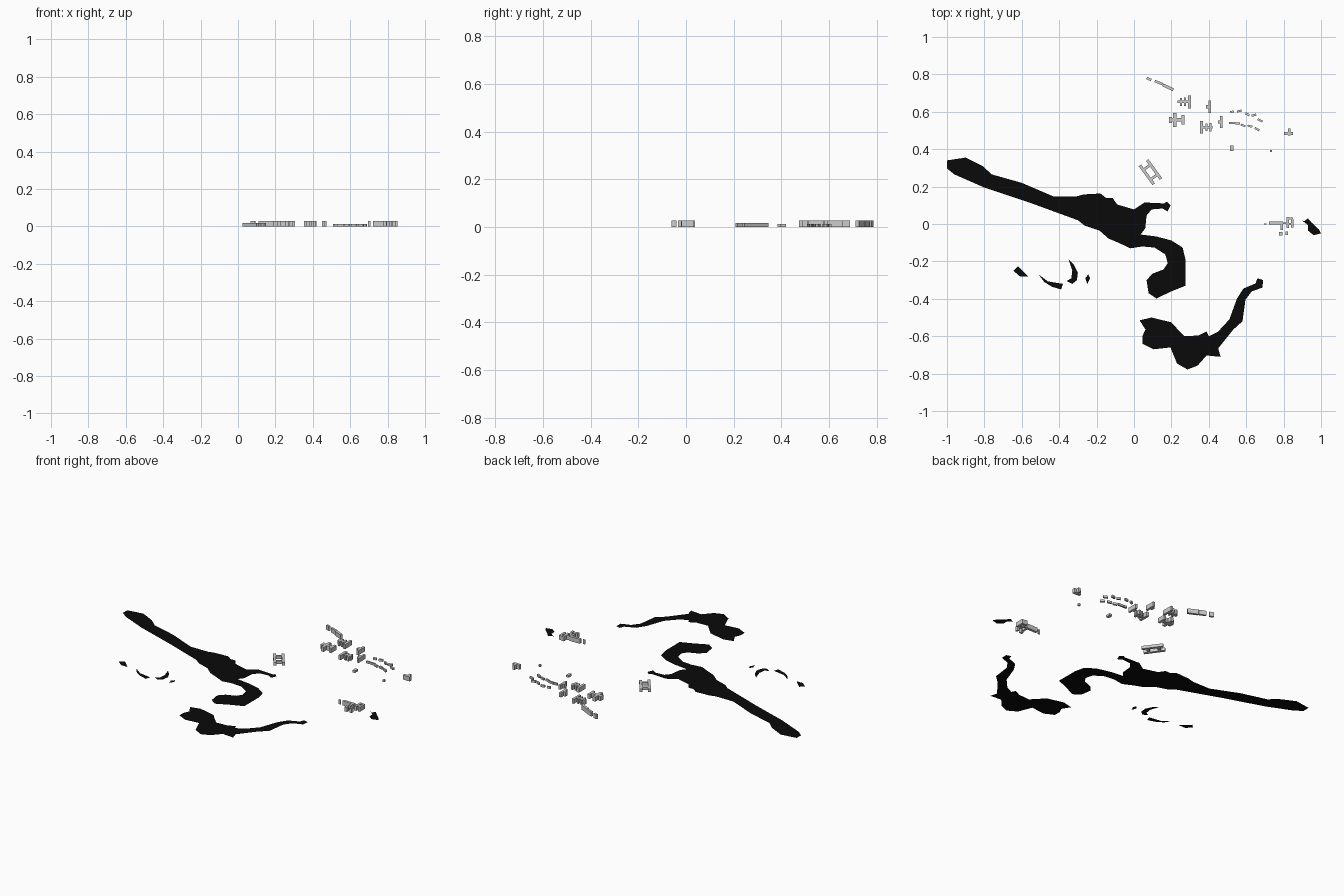
import bpy, bmesh, math
from mathutils import Matrix

black = bpy.data.materials.new("water_black")
black.diffuse_color = (0.003, 0.003, 0.003, 1)


def water(name, pts):
    """Flat black sheet from a clockwise outline given in hundredths."""
    me = bpy.data.meshes.new(name)
    verts = [(x / 100, y / 100, 0) for x, y in reversed(pts)]
    me.from_pydata(verts, [], [list(range(len(verts)))])
    me.materials.append(black)
    ob = bpy.data.objects.new(name, me)
    bpy.context.collection.objects.link(ob)


def blocks(name, height, boxes, loc=(0, 0), turn=0):
    """Group of boxes (x, y, width, depth, angle) in thousandths, standing on the ground."""
    bm = bmesh.new()
    for x, y, w, d, a in boxes:
        m = (Matrix.Translation((x / 1000, y / 1000, height / 2))
             @ Matrix.Rotation(math.radians(a), 4, 'Z')
             @ Matrix.Diagonal((w / 1000, d / 1000, height, 1)))
        bmesh.ops.create_cube(bm, size=1, matrix=m)
    me = bpy.data.meshes.new(name)
    bm.to_mesh(me)
    bm.free()
    ob = bpy.data.objects.new(name, me)
    ob.location = (*loc, 0)
    ob.rotation_euler.z = math.radians(turn)
    bpy.context.collection.objects.link(ob)


# Large lake with its hooked southern arm
water("main_lake", [
    (-100, 34), (-90, 35.5), (-81, 31), (-76, 26.5), (-60, 22), (-43, 14.7), (-31, 14.7),
    (-27, 15.8), (-18, 16.3), (-15, 14), (-11.5, 14), (-9, 10.4), (0, 7.8), (5.6, 11.5),
    (16.3, 11), (17.4, 12), (19.5, 10), (18, 6.7), (15.2, 8.3), (9.4, 7.8), (6.7, 4.5),
    (6, -2.4), (3.5, -5.6), (12, -6.7), (20, -8.8), (26, -12.6), (27.5, -19), (27.5, -33),
    (20, -36), (12, -39.8), (7.8, -37), (6.7, -30), (10, -26.5), (15.8, -24.3), (18, -21),
    (16.8, -16.3), (11, -12.6), (4.5, -12), (-2, -13), (-8.3, -10), (-13.6, -7.8),
    (-18.5, -3.5), (-26.5, -0.8), (-30, 2), (-56, 11.5), (-80, 19.5), (-96, 26.5), (-100, 29.7)])

# Southern lake with a narrow inlet
water("south_lake", [
    (3, -51.5), (9.4, -50), (20, -52.6), (24, -57), (27, -60), (34.5, -59.6), (38.8, -57.5),
    (40, -60), (45, -57.5), (51, -51), (55, -40), (58.5, -34.5), (65, -31.8), (66, -29),
    (69, -30), (68.7, -34), (63, -36), (59.6, -40.4), (58, -52), (53, -56.5), (48.4, -62.3),
    (45, -66.5), (46.3, -71), (38.8, -70.3), (34, -75.7), (28.6, -77.8), (23, -74.6),
    (19.5, -66), (10.4, -67), (4.5, -64), (4.5, -60), (6.1, -56.4)])

# Ponds
water("east_pond", [(89.6, 2), (91, 1.5), (93, 3), (95, 0.7), (99, -3), (100, -5),
                    (96, -6), (93, -3.5), (93, -0.5)])
water("west_pond_1", [(-64.5, -25), (-62, -22.7), (-59, -25.5), (-56.5, -28), (-61, -28)])
water("west_pond_2", [(-51, -27), (-46, -30.7), (-38, -32), (-39, -35), (-44, -33.5), (-48, -31)])
water("west_pond_3", [(-35, -19), (-32, -22), (-30, -26), (-30.5, -30), (-33, -32),
                      (-36, -30.5), (-33.5, -29), (-33, -25)])
water("west_pond_4", [(-26, -29), (-24.5, -27), (-23.5, -29), (-25, -32)])

# Courtyard building: two long wings joined by two links
blocks("courtyard_building", 0.018,
       [(0, s * 24, 125, 16, 0) for s in (-1, 1)] + [(s * 32, 0, 14, 36, 0) for s in (-1, 1)],
       loc=(0.088, 0.277), turn=-54)

# Row of halls in the north
blocks("north_halls", 0.028, [(80, 775, 26, 13, -22), (132, 756, 45, 13, -22), (182, 731, 62, 16, -25)])

# Cross-shaped blocks: a spine with crossing wings
blocks("cross_block_1", 0.028, [(268, 653, 70, 14, 0), (297, 653, 14, 70, 0),
                                (252, 653, 11, 42, 0), (273, 653, 10, 45, 0)])
blocks("cross_block_2", 0.028, [(228, 557, 80, 18, 0), (217, 557, 18, 75, 0),
                                (262, 557, 15, 52, 0), (195, 557, 14, 32, 0)])
blocks("cross_block_3", 0.028, [(390, 517, 62, 14, 0), (360, 517, 16, 65, 0),
                                (388, 517, 10, 40, 0), (408, 517, 11, 45, 0)])
blocks("tee_block_1", 0.028, [(405, 627, 14, 65, 0), (393, 627, 16, 20, 0)])
blocks("tee_block_2", 0.028, [(466, 545, 12, 65, 0), (455, 545, 14, 18, 0)])

# Rows of small houses
blocks("small_houses", 0.013, [
    (524, 600, 20, 11, 15), (563, 604, 26, 11, 10), (606, 587, 24, 12, -30), (641, 582, 26, 12, 15),
    (674, 554, 28, 11, -25), (519, 539, 24, 11, 0), (550, 538, 34, 11, -5), (583, 527, 26, 11, -20),
    (620, 523, 26, 11, -15), (658, 507, 28, 11, -30), (523, 405, 18, 30, 0), (733, 390, 12, 12, 0)])

# Outlying north-east block
blocks("north_east_block", 0.028, [(826, 483, 48, 16, 0), (830, 492, 14, 36, 0)])

# East complex beside the pond
blocks("east_complex", 0.028, [
    (760, 5, 75, 16, 0), (701, 1, 14, 6, 0), (822, 8, 14, 58, 0), (846, 4, 12, 46, 0),
    (834, 0, 30, 12, 0), (835, 29, 32, 10, 0), (790, -13, 13, 40, 0), (800, 5, 34, 8, 0),
    (785, -52, 18, 18, 0), (817, -50, 12, 20, 0)])
